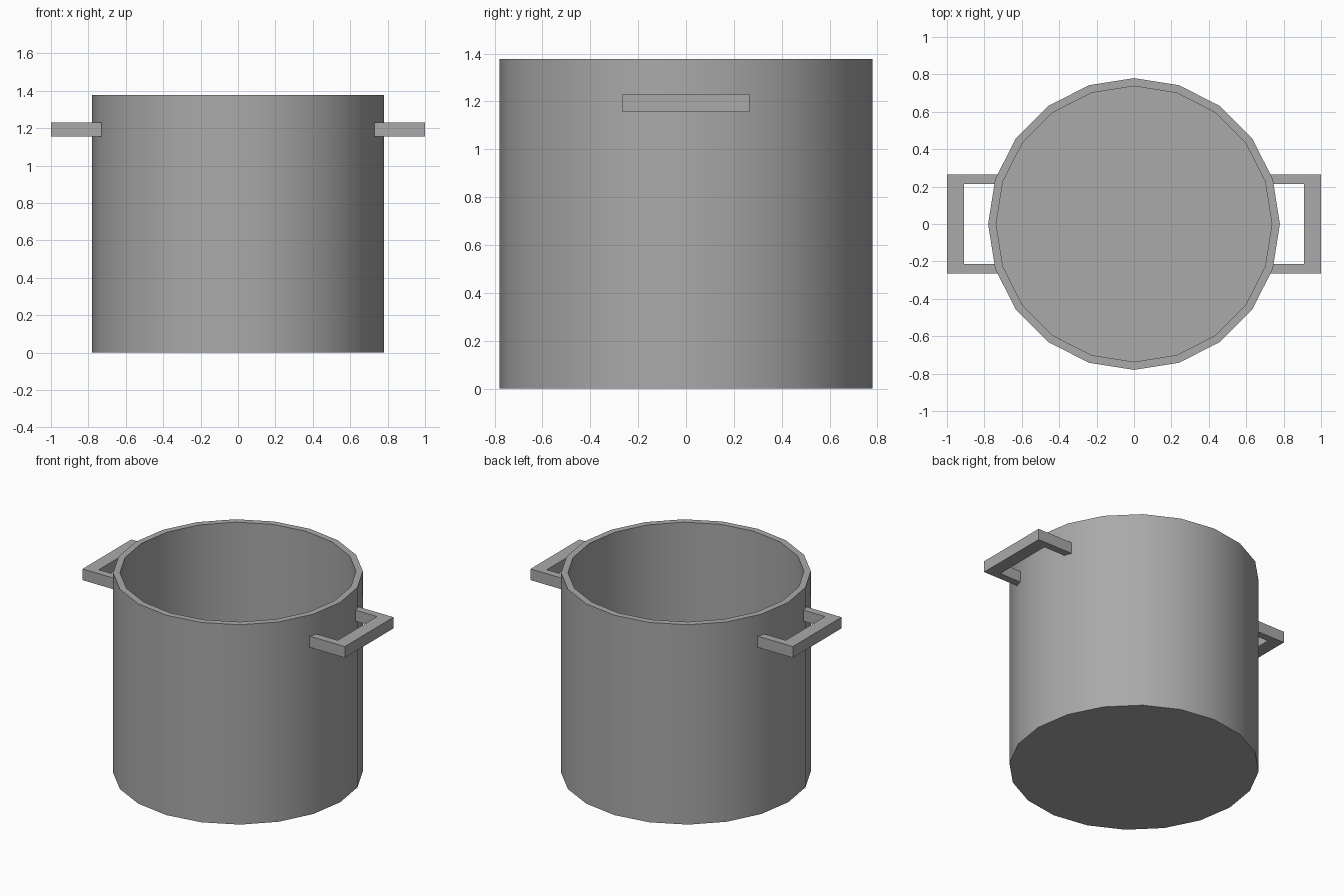
import bpy
import bmesh
import math

cube = bpy.data.objects.get("Cube")
if cube:
    bpy.data.objects.remove(cube, do_unlink=True)

SIDES = 20
OUTER, INNER = 0.78, 0.737
HEIGHT, FLOOR = 1.377, 0.045

metal = bpy.data.materials.new("grey_metal")
metal.use_nodes = True
GREY = (0.4, 0.4, 0.4, 1)
metal.diffuse_color = GREY
metal.node_tree.nodes["Principled BSDF"].inputs["Base Color"].default_value = GREY


def add_object(name, bm):
    bmesh.ops.recalc_face_normals(bm, faces=bm.faces)
    mesh = bpy.data.meshes.new(name)
    bm.to_mesh(mesh)
    bm.free()
    mesh.materials.append(metal)
    obj = bpy.data.objects.new(name, mesh)
    bpy.context.collection.objects.link(obj)
    return obj


# Pot body: rings from the outside bottom, over the rim, to the inside floor
bm = bmesh.new()
rings = []
for radius, z in [(OUTER, 0), (OUTER, HEIGHT), (INNER, HEIGHT), (INNER, FLOOR)]:
    angles = [math.tau * i / SIDES for i in range(SIDES)]
    rings.append([bm.verts.new((radius * math.cos(a), radius * math.sin(a), z)) for a in angles])
for low, high in zip(rings, rings[1:]):
    for i in range(SIDES):
        j = (i + 1) % SIDES
        bm.faces.new((low[i], low[j], high[j], high[i]))
bm.faces.new(rings[0])
bm.faces.new(rings[-1])
pot = add_object("pot_body", bm)
bpy.ops.object.select_all(action="DESELECT")
pot.select_set(True)
bpy.context.view_layer.objects.active = pot
bpy.ops.object.shade_smooth_by_angle(angle=math.radians(30))


# Handles: a flat U outline extruded upwards, one on each side
def add_handle(name, side):
    outline = [(0.73, -0.265), (1, -0.265), (1, 0.265), (0.73, 0.265),
               (0.73, 0.215), (0.91, 0.215), (0.91, -0.215), (0.73, -0.215)]
    bm = bmesh.new()
    face = bm.faces.new([bm.verts.new((side * x, y, 1.155)) for x, y in outline])
    result = bmesh.ops.extrude_face_region(bm, geom=[face], use_keep_orig=True)
    top = [v for v in result["geom"] if isinstance(v, bmesh.types.BMVert)]
    bmesh.ops.translate(bm, verts=top, vec=(0, 0, 0.077))
    add_object(name, bm)


add_handle("left_handle", 1)
add_handle("right_handle", -1)
